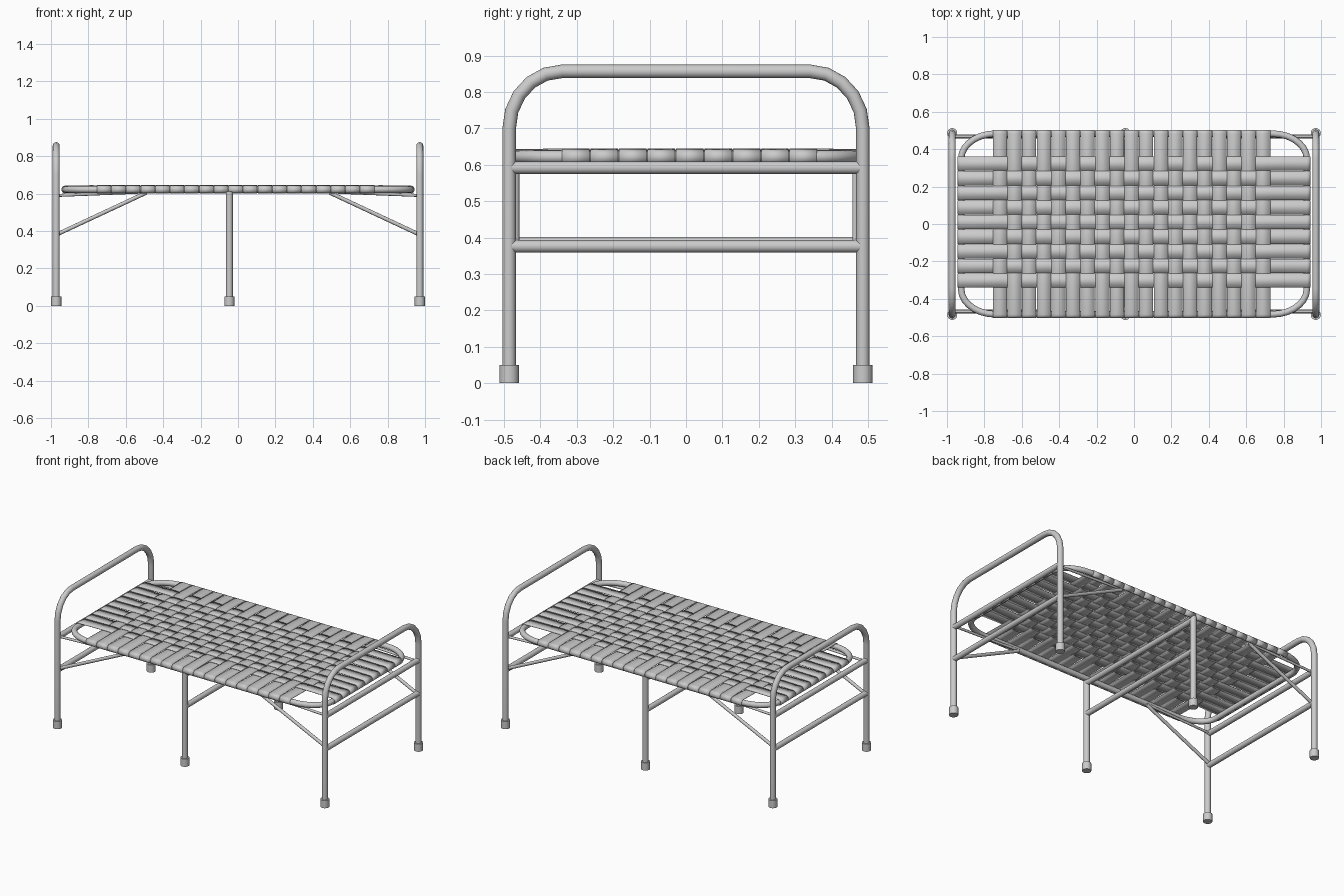
import bpy, bmesh, math

if "Cube" in bpy.data.objects:
    bpy.data.objects.remove(bpy.data.objects["Cube"])

LEG_X, LEG_Y, R = 0.972, 0.486, 0.0185       # end frame
BED_X, BED_Y, BED_Z = 0.924, 0.483, 0.622    # bed frame tube centre line
PITCH, CX, CY = 0.0782, -0.013, 0.010        # webbing grid
N_LONG, N_CROSS = 9, 19


def smooth(ob, angle=40):
    bpy.ops.object.select_all(action='DESELECT')
    ob.select_set(True)
    bpy.context.view_layer.objects.active = ob
    bpy.ops.object.shade_smooth_by_angle(angle=math.radians(angle))


def tube(name, paths, r, cyclic=False):
    """Round tubes along point lists, as one mesh object."""
    cu = bpy.data.curves.new(name, 'CURVE')
    cu.dimensions = '3D'
    cu.bevel_depth = r
    cu.bevel_resolution = 6
    cu.use_fill_caps = True
    for pts in paths:
        sp = cu.splines.new('POLY')
        sp.points.add(len(pts) - 1)
        for p, c in zip(sp.points, pts):
            p.co = (*c, 1)
        sp.use_cyclic_u = cyclic
    ob = bpy.data.objects.new(name, cu)
    bpy.context.collection.objects.link(ob)
    bpy.ops.object.select_all(action='DESELECT')
    ob.select_set(True)
    bpy.context.view_layer.objects.active = ob
    bpy.ops.object.convert(target='MESH')
    ob = bpy.context.object
    ob.name = name
    smooth(ob)
    return ob


def arc(cx, cy, rx, ry, a0, a1, n):
    return [(cx + rx * math.cos(math.radians(a0 + (a1 - a0) * i / n)),
             cy + ry * math.sin(math.radians(a0 + (a1 - a0) * i / n))) for i in range(n + 1)]


# end frames: arched tube plus two crossbars each
arch = [(LEG_Y, 0.02)] + arc(LEG_Y - 0.145, 0.70, 0.145, 0.157, 0, 90, 5)
arch += [(-y, z) for y, z in reversed(arch)]
for side, label in ((-1, "left"), (1, "right")):
    x = side * LEG_X
    tube(label + "_end_arch", [[(x, y, z) for y, z in arch]], R)
    tube(label + "_end_crossbars",
         [[(x, -LEG_Y, z), (x, LEG_Y, z)] for z in (0.592, 0.376)], 0.0172)

# middle leg frame
MX = -0.046
tube("middle_legs", [[(MX, s * LEG_Y, 0.02), (MX, s * LEG_Y, 0.612)] for s in (-1, 1)], R)
tube("middle_crossbars",
     [[(MX, -LEG_Y, z), (MX, LEG_Y, z)] for z in (0.594, 0.385)], 0.0172)

# rubber feet
for i, x in enumerate((-LEG_X, MX, LEG_X)):
    for j, y in enumerate((-LEG_Y, LEG_Y)):
        bpy.ops.mesh.primitive_cylinder_add(vertices=20, radius=0.027, depth=0.05,
                                            location=(x, y, 0.025))
        bpy.context.object.name = f"foot_{i}_{j}"
        smooth(bpy.context.object)

# bed frame: tube loop with elliptical corners
RX, RY = 0.185, 0.135
loop = []
for sx, sy, a in ((1, 1, 0), (-1, 1, 90), (-1, -1, 180), (1, -1, 270)):
    loop += arc(sx * (BED_X - RX), sy * (BED_Y - RY), RX, RY, a, a + 90, 7)
tube("bed_frame", [[(x, y, BED_Z) for x, y in loop]], 0.0175, cyclic=True)

# side braces: diagonal and near-level strut meeting under the frame
ends = [(sx, sy) for sx in (-1, 1) for sy in (-1, 1)]
tube("diagonal_braces", [[(sx * LEG_X, sy * 0.468, 0.38), (sx * 0.49, sy * 0.468, 0.605)]
                         for sx, sy in ends], 0.0105)
tube("level_struts", [[(sx * LEG_X, sy * 0.468, 0.590), (sx * 0.49, sy * 0.468, 0.609)]
                      for sx, sy in ends], 0.008)


def webbing(name, along_x, n_straps, n_over, c_strap, c_over, half, flip):
    """Woven straps that pass over and under, then wrap the bed frame tube."""
    bm = bmesh.new()
    zc, amp, wrap = 0.6412, 0.0028, 0.0192
    for j in range(n_straps):
        mid = c_strap + (j - (n_straps - 1) / 2) * PITCH
        path = []
        for i in range(n_over):
            s = c_over + (i - (n_over - 1) / 2) * PITCH
            z = zc + amp * flip * (-1) ** (i + j)
            path += [(s - 0.3 * PITCH, z), (s + 0.3 * PITCH, z)]
        right = arc(half, BED_Z, wrap, wrap, 90, -90, 8)
        left = [(-s, z) for s, z in reversed(right)]
        rows = []
        for s, z in left + path + right:
            row = []
            for w in (-0.0377, 0.0377):
                co = (s, mid + w, z) if along_x else (mid + w, s, z)
                row.append(bm.verts.new(co))
            rows.append(row)
        for a, b in zip(rows, rows[1:]):
            bm.faces.new((a[0], b[0], b[1], a[1]) if along_x else (a[1], b[1], b[0], a[0]))
    bmesh.ops.recalc_face_normals(bm, faces=bm.faces)
    me = bpy.data.meshes.new(name)
    bm.to_mesh(me)
    bm.free()
    ob = bpy.data.objects.new(name, me)
    bpy.context.collection.objects.link(ob)
    smooth(ob, 30)
    mod = ob.modifiers.new("thickness", 'SOLIDIFY')
    mod.thickness = 0.003
    mod.offset = 0


webbing("lengthwise_straps", True, N_LONG, N_CROSS, CY, CX, BED_X, 1)
webbing("crosswise_straps", False, N_CROSS, N_LONG, CX, CY, BED_Y, -1)
